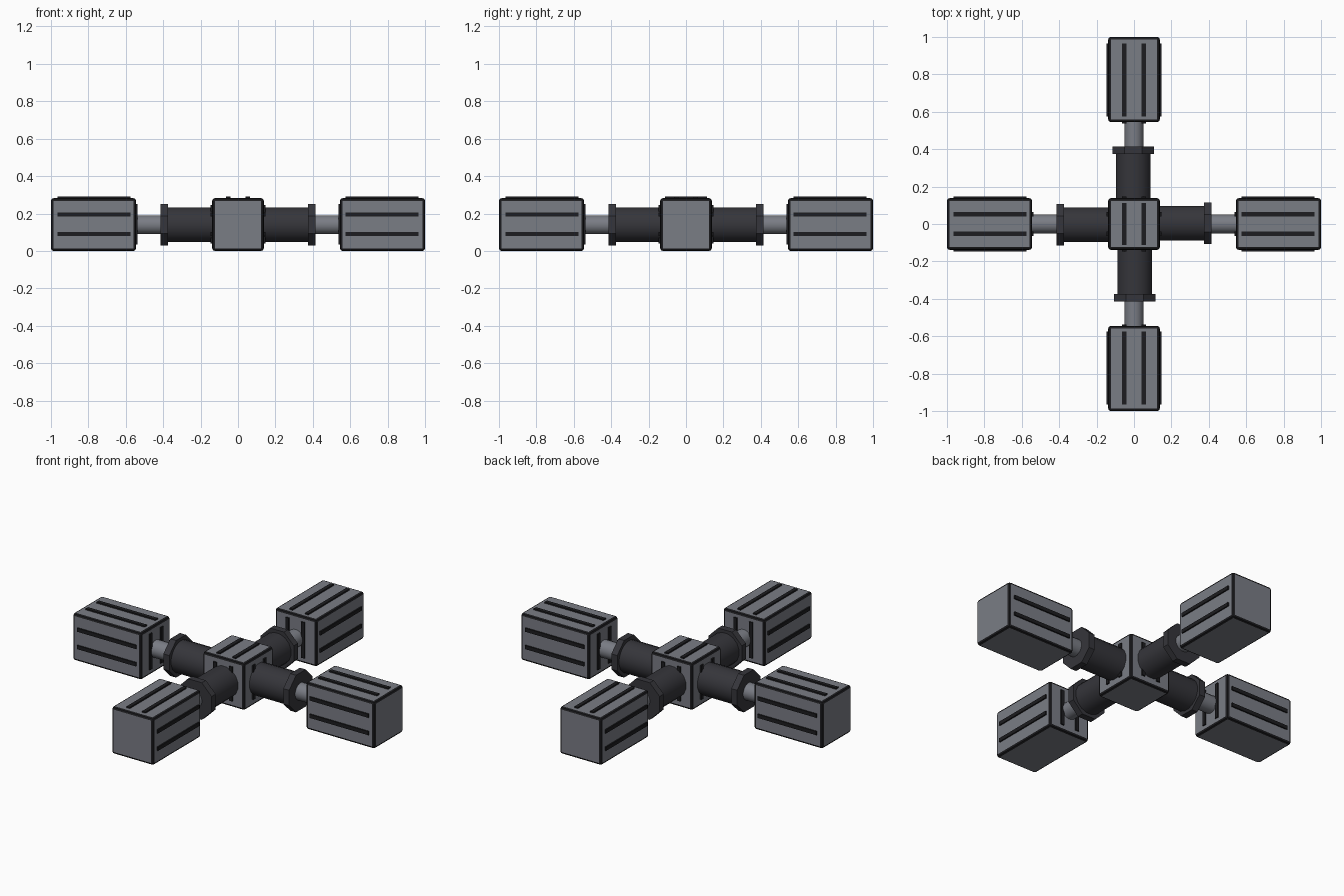
import bpy, bmesh, math
from mathutils import Matrix, Vector

if "Cube" in bpy.data.objects:
    bpy.data.objects.remove(bpy.data.objects["Cube"])

def material(name, rgb):
    m = bpy.data.materials.new(name)
    m.diffuse_color = (*rgb, 1)
    m.use_nodes = True
    m.node_tree.nodes["Principled BSDF"].inputs["Base Color"].default_value = m.diffuse_color
    return m

GREY = material("grey panel", (0.195, 0.205, 0.235))
DARK = material("dark tube", (0.036, 0.036, 0.043))
BLACK = material("black trim", (0.012, 0.012, 0.014))

ZC = 0.14      # height of the arm axis
HALF = 0.138   # half width of the blocks
RIB = 0.052    # sideways offset of each rib

def finish(bm, name, mats, turn=0):
    bm.transform(Matrix.Rotation(turn, 4, 'Z'))
    me = bpy.data.meshes.new(name)
    bm.to_mesh(me)
    bm.free()
    for m in mats:
        me.materials.append(m)
    ob = bpy.data.objects.new(name, me)
    bpy.context.collection.objects.link(ob)
    return ob

def add_box(bm, lo, hi):
    lo, hi = Vector(lo), Vector(hi)
    mat = Matrix.Translation((lo + hi) / 2) @ Matrix.Diagonal((*(hi - lo), 1))
    return bmesh.ops.create_cube(bm, size=1, matrix=mat)

def block(name, x0, x1, turn=0):
    """Grey block whose chamfered edges are black."""
    bm = bmesh.new()
    add_box(bm, (x0, -HALF, ZC - HALF - 0.002), (x1, HALF, ZC + HALF + 0.004))
    bmesh.ops.bevel(bm, geom=bm.edges[:], offset=0.014, segments=2,
                    profile=0.5, affect='EDGES')
    bm.normal_update()
    for f in bm.faces:
        f.material_index = 0 if max(abs(c) for c in f.normal) > 0.999 else 1
    return finish(bm, name, [GREY, BLACK], turn)

def ribs(name, boxes, turn=0):
    bm = bmesh.new()
    for lo, hi in boxes:
        add_box(bm, lo, hi)
    return finish(bm, name, [BLACK], turn)

def cylinder(name, x0, x1, r, sides, mat, turn, shift=0.0, smooth=True):
    """Closed cylinder along the arm axis."""
    bm = bmesh.new()
    place = (Matrix.Translation(((x0 + x1) / 2, shift, ZC))
             @ Matrix.Rotation(math.pi / 2, 4, 'Y')
             @ Matrix.Rotation(math.pi / sides, 4, 'Z'))
    bmesh.ops.create_cone(bm, cap_ends=True, segments=sides, radius1=r,
                          radius2=r, depth=x1 - x0, matrix=place)
    for f in bm.faces:
        f.smooth = smooth and len(f.verts) == 4
    return finish(bm, name, [mat], turn)

W, P = 0.011, 0.008        # rib half width and how far ribs stand out
TOP = ZC + HALF + 0.004    # top of the blocks

# Central hub with two ribs on top
block("hub", -HALF, HALF)
ribs("hub_top_ribs", [((s * RIB - W, -0.112, TOP - 0.01),
                       (s * RIB + W, 0.112, TOP + P)) for s in (-1, 1)])

for k, side in enumerate(("right", "back", "left", "front")):
    t = k * math.pi / 2
    # Upright ribs on the hub side
    ribs(side + "_hub_ribs", [((HALF - 0.01, s * RIB - W, 0.04),
                               (HALF + P, s * RIB + W, 0.245)) for s in (-1, 1)], t)
    # Sleeve, collar and piston rod
    cylinder(side + "_sleeve", 0.12, 0.38, 0.094, 16, DARK, t, 0.004)
    cylinder(side + "_collar", 0.375, 0.414, 0.12, 8, DARK, t, 0.004, False)
    cylinder(side + "_rod", 0.36, 0.56, 0.051, 16, GREY, t)
    # End block
    block(side + "_end_block", 0.545, 1.0, t)
    # Ribs on its top, both flanks and inner face
    boxes = []
    for s in (-1, 1):
        y, z = s * RIB, ZC + s * RIB + 0.002
        boxes.append(((0.575, y - W, TOP - 0.01), (0.965, y + W, TOP + P)))
        boxes.append(((0.538, y - W, 0.035), (0.555, y + W, 0.25)))
        for f in (-1, 1):
            a, b = sorted((f * (HALF - 0.01), f * (HALF + P)))
            boxes.append(((0.575, a, z - W), (0.965, b, z + W)))
    ribs(side + "_end_ribs", boxes, t)
